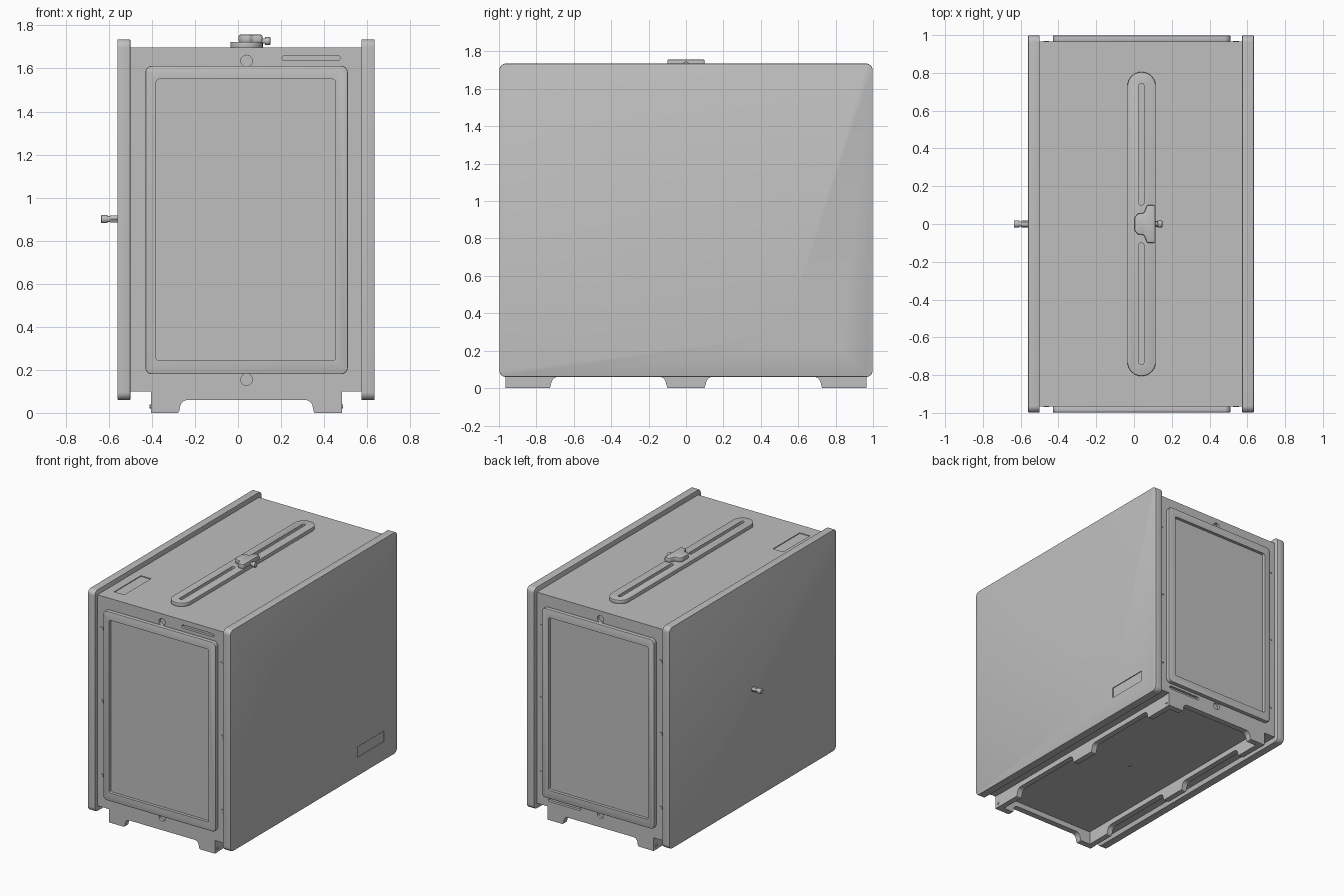
import bpy, bmesh, math
from mathutils import Vector

cube = bpy.data.objects.get("Cube")
if cube:
    bpy.data.objects.remove(cube, do_unlink=True)

grey = bpy.data.materials.new("neutral grey")
grey.use_nodes = True
COLOUR = (0.52, 0.52, 0.52, 1)
grey.diffuse_color = COLOUR
grey.node_tree.nodes["Principled BSDF"].inputs["Base Color"].default_value = COLOUR


def fillet(points, radius, steps=6):
    """Round the corners of a closed outline; radius may be a list."""
    out, n = [], len(points)
    for i, p in enumerate(points):
        r = radius[i] if isinstance(radius, (list, tuple)) else radius
        p = Vector(p)
        a = (Vector(points[i - 1]) - p).normalized()
        b = (Vector(points[(i + 1) % n]) - p).normalized()
        if r == 0:
            out.append(p)
            continue
        half = a.angle(b) / 2
        start, end = p + a * r / math.tan(half), p + b * r / math.tan(half)
        centre = p + (a + b).normalized() * r / math.sin(half)
        for s in range(steps + 1):
            d = (start - centre).lerp(end - centre, s / steps).normalized()
            out.append(centre + d * r)
    return out


def rect(u0, u1, v0, v1, r=0.0):
    return fillet([(u0, v0), (u1, v0), (u1, v1), (u0, v1)], r)


def circle(u, v, r, n=16):
    return [(u + r * math.cos(math.tau * i / n), v + r * math.sin(math.tau * i / n)) for i in range(n)]


def extrude(name, outline, axis, lo, hi, bevel=0):
    """Extrude an outline along the x, y or z axis."""
    place = {"x": lambda u, v, d: (d, u, v),
             "y": lambda u, v, d: (u, d, v),
             "z": lambda u, v, d: (u, v, d)}[axis]
    bm = bmesh.new()
    rings = [[bm.verts.new(place(u, v, d)) for u, v in outline] for d in (lo, hi)]
    n = len(outline)
    caps = [bm.faces.new(r) for r in rings]
    for i in range(n):
        j = (i + 1) % n
        bm.faces.new((rings[0][i], rings[0][j], rings[1][j], rings[1][i]))
    bmesh.ops.recalc_face_normals(bm, faces=bm.faces)
    if bevel:
        edges = {e for f in caps for e in f.edges}
        bmesh.ops.bevel(bm, geom=list(edges), offset=bevel, segments=2, profile=0.5, affect="EDGES")
    mesh = bpy.data.meshes.new(name)
    bm.to_mesh(mesh)
    bm.free()
    mesh.materials.append(grey)
    obj = bpy.data.objects.new(name, mesh)
    bpy.context.collection.objects.link(obj)
    return obj


def activate(obj):
    bpy.ops.object.select_all(action="DESELECT")
    obj.select_set(True)
    bpy.context.view_layer.objects.active = obj


def cut(obj, *cutter):
    tool = extrude("cutter", *cutter)
    mod = obj.modifiers.new("cut", "BOOLEAN")
    mod.operation, mod.solver, mod.object = "DIFFERENCE", "EXACT", tool
    activate(obj)
    bpy.ops.object.modifier_apply(modifier=mod.name)
    bpy.data.objects.remove(tool, do_unlink=True)


CX, CZ = 0.04, 0.9          # middle of the case
FACE, TOP, FLOOR = 0.965, 1.697, 0.1

# Case body, with finger notches, a vent slot and a label recess
body = extrude("case_body", rect(-0.5, 0.575, FLOOR, TOP), "y", -FACE, FACE)
for s in (-1, 1):
    span = sorted((s * (FACE - 0.02), s * (FACE + 0.02)))
    for z in (1.635, 0.155):
        cut(body, circle(CX, z, 0.027), "y", *span)
    z = CZ - s * 0.748
    cut(body, rect(0.205, 0.475, z - 0.012, z + 0.012, 0.0115), "y", *span)
cut(body, rect(-0.435, -0.35, -0.86, -0.54), "z", TOP - 0.006, TOP + 0.02)

# Side panels, the right one with a label recess
side_outline = rect(-0.998, 0.998, 0.06, 1.735, 0.035)
right_panel = extrude("right_side_panel", side_outline, "x", -0.56, -0.5, 0.004)
left_panel = extrude("left_side_panel", side_outline, "x", 0.573, 0.635, 0.004)
cut(left_panel, rect(0.52, 0.84, 0.2, 0.28), "x", 0.629, 0.66)

# Framed end panels with a recessed centre, and small screws beside them
for s, side in ((-1, "front"), (1, "back")):
    lo, hi = sorted((s * FACE, s * 0.998))
    panel = extrude(side + "_frame", rect(-0.43, 0.51, 0.18, 1.612, 0.03), "y", lo, hi, 0.005)
    lo, hi = sorted((s * 0.975, s * 1.03))
    cut(panel, rect(-0.38, 0.452, 0.243, 1.55, 0.012), "y", lo, hi)
    for x in (-0.465, 0.54):
        for z in (0.34, 0.9, 1.45):
            lo, hi = sorted((s * (FACE - 0.01), s * (FACE + 0.005)))
            extrude(side + "_screw", circle(x, z, 0.015, 12), "y", lo, hi)

# Base skirt: end walls with one arch, side walls with two
X0, X1, WALL = -0.405, 0.482, 0.045
end_profile = fillet([(X0, 0), (-0.275, 0), (-0.262, 0.06), (0.34, 0.06), (0.353, 0),
                      (X1, 0), (X1, FLOOR), (X0, FLOOR)],
                     [0, 0.008, 0.035, 0.035, 0.008, 0, 0, 0])
half = [(0.1, 0), (0.115, 0.06), (0.712, 0.06), (0.727, 0), (0.955, 0)]
half_r = [0.008, 0.035, 0.035, 0.008, 0]
side_profile = fillet([(-y, z) for y, z in reversed(half)] + half + [(0.955, FLOOR), (-0.955, FLOOR)],
                      half_r[::-1] + half_r + [0, 0])
for s, side in ((-1, "front"), (1, "back")):
    extrude(side + "_skirt", end_profile, "y", *sorted((s * FACE, s * (FACE - WALL))))
extrude("right_skirt", side_profile, "x", X0 + 0.002, X0 + WALL)
extrude("left_skirt", side_profile, "x", X1 - WALL, X1 - 0.002)
extrude("base_screw", circle(CX, 0, 0.012), "z", FLOOR - 0.008, FLOOR + 0.01)
for x in (X0 - 0.005, X1 - 0.005):
    for y in (-0.935, 0.935):
        extrude("foot_screw", circle(y, 0.03, 0.01, 12), "x", x, x + 0.01)

# Top rail with two long slots
rail = extrude("top_rail", rect(-0.035, 0.115, -0.805, 0.805, 0.074), "z", TOP - 0.005, 1.724, 0.005)
for lo, hi in ((0.1, 0.745), (-0.745, -0.1)):
    cut(rail, rect(0.026, 0.052, lo, hi, 0.0125), "z", TOP + 0.002, 1.75)

# Sliding clamp with a thumb knob
edge = [(0.113, 0.1), (0.07, 0.1), (0.052, 0.058), (0.02, 0.055), (0.003, 0.035)]
clamp = edge + [(x, -y) for x, y in reversed(edge)]
extrude("rail_clamp", fillet(clamp, 0.01, 3), "z", 1.722, 1.757, 0.007)
extrude("clamp_stem", circle(0, 1.727, 0.012), "x", 0.105, 0.13)
extrude("clamp_knob", circle(0, 1.727, 0.019), "x", 0.125, 0.15, 0.003)

# Side port sticking out of the right panel
extrude("port_stem", circle(0, CZ, 0.014), "x", -0.63, -0.55)
extrude("port_collar", circle(0, CZ, 0.019, 6), "x", -0.595, -0.558, 0.002)
extrude("port_cap", circle(0, CZ, 0.019), "x", -0.636, -0.606, 0.003)

for obj in bpy.context.scene.objects:
    if obj.type == "MESH" and not obj.hide_render:
        activate(obj)
        bpy.ops.object.shade_smooth_by_angle(angle=math.radians(30))
